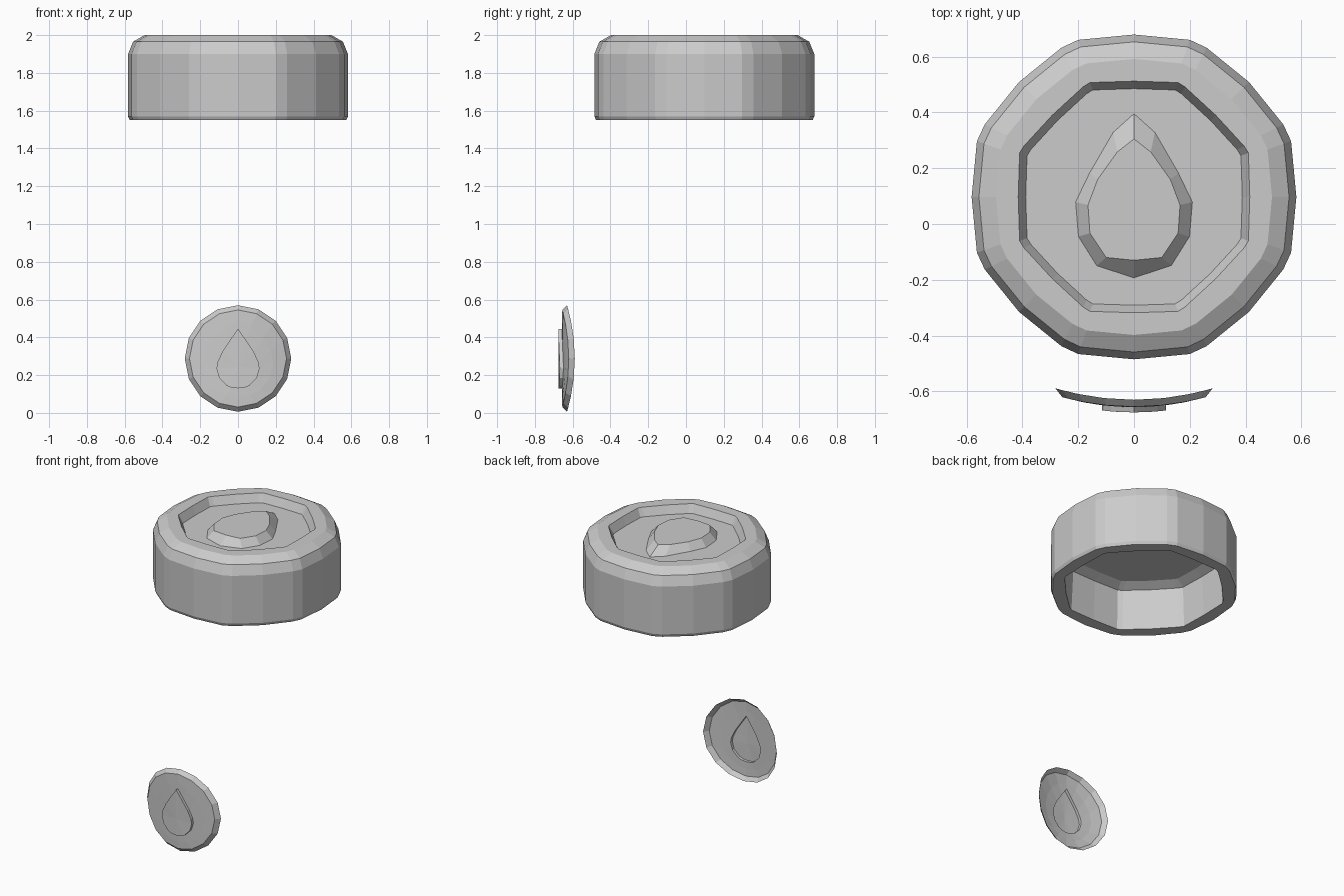
import bpy, bmesh
from math import sin, cos, pi

if "Cube" in bpy.data.objects:
    bpy.data.objects.remove(bpy.data.objects["Cube"])


def loft(name, rings, outward, cap_start=False, cap_end=False):
    """Skin closed rings of equal length; 'outward' is (axis, sign) for the last face."""
    bm = bmesh.new()
    vs = [[bm.verts.new(p) for p in r] for r in rings]
    n = len(rings[0])
    for a, b in zip(vs, vs[1:]):
        for i in range(n):
            j = (i + 1) % n
            bm.faces.new((a[i], a[j], b[j], b[i]))
    if cap_start:
        bm.faces.new(vs[0])
    if cap_end:
        mid = [sum(p[k] for p in rings[-1]) / n for k in range(3)]
        if outward[0] == 1:
            mid[1] = rings[-1][0][1]      # keep the crest of the bent face
        c = bm.verts.new(mid)
        for i in range(n):
            bm.faces.new((vs[-1][i], vs[-1][(i + 1) % n], c))
    bmesh.ops.recalc_face_normals(bm, faces=bm.faces)
    bm.faces.ensure_lookup_table()
    axis, sign = outward
    if bm.faces[-1].normal[axis] * sign < 0:
        bmesh.ops.reverse_faces(bm, faces=bm.faces)
    me = bpy.data.meshes.new(name)
    bm.to_mesh(me)
    bm.free()
    ob = bpy.data.objects.new(name, me)
    bpy.context.collection.objects.link(ob)
    return ob


def octagon(eighth):
    """Complete a 24-point ring from the first eighth (clockwise from +y)."""
    quarter = eighth + [(y, x) for x, y in eighth[-2:0:-1]]
    pts = []
    for _ in range(4):
        pts += quarter
        quarter = [(y, -x) for x, y in quarter]
    return pts


def mirrored(half):
    """Close a half outline whose first and last points lie on x = 0."""
    return half + [(-x, y) for x, y in half[-2:0:-1]]


# lid: rounded octagonal shell with a recessed top and open underside
CY = 0.097
outer = octagon([(0, .582), (.2, .563), (.26, .535), (.412, .412)])
inner = octagon([(0, .415), (.158, .41), (.182, .395), (.293, .293)])
profile = [(inner, 1.0, 1.855), (inner, 1.15, 1.885 - .06), (inner, 1.18, 1.55),
           (outer, .985, 1.55), (outer, 1.0, 1.57), (outer, 1.0, 1.90),
           (outer, .955, 1.965), (outer, .85, 2.0),
           (inner, 1.0, 2.0), (inner, .935, 1.945)]
loft("lid", [[(x * s, y * s + CY, z) for x, y in shape] for shape, s, z in
             profile], (2, 1), True, True)

# raised droplet on the lid
base = mirrored([(0, .397), (.075, .33), (.16, .183), (.21, .079),
                 (.2, -.045), (.134, -.15), (0, -.194)])
top = mirrored([(0, .305), (.06, .258), (.13, .16), (.165, .068),
                (.158, -.033), (.1, -.12), (0, -.13)])
loft("lid_droplet", [[(x, y, 1.944) for x, y in base],
                     [(x, y, 1.995) for x, y in top]], (2, 1), False, True)

# badge: thin bent disc shell with an extruded droplet, open at the back
BZ = 0.288


def bent(pts, y0):
    return [(x, y0 + .52 * x * x, z) for x, z in pts]


def circle(r):
    return [(r * sin(k * pi / 8), BZ + r * cos(k * pi / 8)) for k in range(16)]


drop = mirrored([(0, .445), (.04, .388), (.082, .325), (.108, .27), (.114, .235),
                 (.1, .185), (.06, .144), (0, .13)])
# subdivide near the base so the droplet matches the 16-sided disc
drop = mirrored(drop[:7] + [(.035, .134), (0, .13)])
rim = circle(.257)
middle = [((a + c) / 2, (b + d) / 2) for (a, b), (c, d) in zip(rim, drop)]
loft("badge", [bent(circle(.282), -.63), bent(rim, -.655), bent(middle, -.656),
               bent(drop, -.656), bent(drop, -.675)], (1, -1), False, True)
